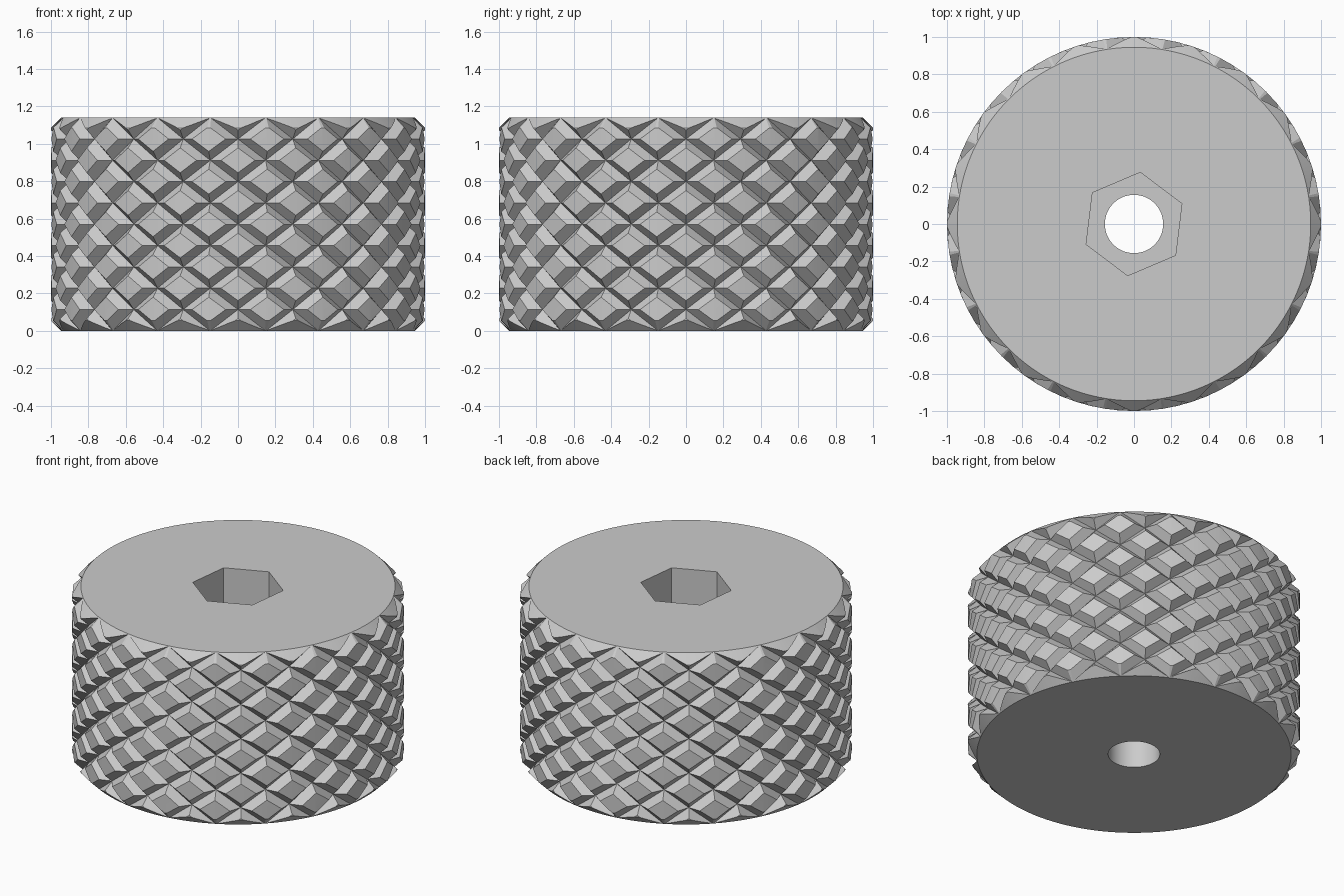
import bpy
import bmesh
from math import cos, sin, radians, pi
from mathutils import Matrix

cube = bpy.data.objects.get("Cube")
if cube:
    bpy.data.objects.remove(cube)

HEIGHT = 1.14
COUNT = 20              # diamonds around
ROWS = 10               # half steps up the side
STEP = HEIGHT / ROWS
HALF = pi / COUNT
GROOVE_R = 0.948
FLAT = 0.58             # share of each cell left as raised flat

grey = bpy.data.materials.new("grey")
grey.use_nodes = True
grey.diffuse_color = (0.6, 0.6, 0.6, 1)
grey.node_tree.nodes["Principled BSDF"].inputs["Base Color"].default_value = (0.6, 0.6, 0.6, 1)


def to_object(name, bm):
    bmesh.ops.recalc_face_normals(bm, faces=bm.faces)
    mesh = bpy.data.meshes.new(name)
    bm.to_mesh(mesh)
    bm.free()
    mesh.materials.append(grey)
    obj = bpy.data.objects.new(name, mesh)
    bpy.context.collection.objects.link(obj)
    return obj


def prism(name, sides, radius, z0, z1, turn=0.0):
    bm = bmesh.new()
    place = Matrix.Translation((0, 0, (z0 + z1) / 2)) @ Matrix.Rotation(turn, 4, "Z")
    bmesh.ops.create_cone(bm, cap_ends=True, segments=sides, radius1=radius,
                          radius2=radius, depth=z1 - z0, matrix=place)
    return to_object(name, bm)


def diamond(bm, angle, z, scale, radius):
    corners = ((1, 0), (0, 1), (-1, 0), (0, -1))
    verts = []
    for a, h in corners:
        t = angle + a * HALF * scale
        verts.append(bm.verts.new((radius * cos(t), radius * sin(t), z + h * STEP * scale)))
    return verts


# Diamond-patterned blank, taller than the knob so it can be trimmed
def knurled_blank():
    bm = bmesh.new()
    for row in range(-1, ROWS + 2):
        for i in range(COUNT):
            angle = -pi / 2 + (2 * i + row % 2) * HALF
            low = diamond(bm, angle, row * STEP, 1, GROOVE_R)
            top = diamond(bm, angle, row * STEP, FLAT, 1.0)
            bm.faces.new((top[0], top[1], top[3]))
            bm.faces.new((top[1], top[2], top[3]))
            for k in range(4):
                n = (k + 1) % 4
                bm.faces.new((low[k], low[n], top[n], top[k]))
    bmesh.ops.remove_doubles(bm, verts=bm.verts, dist=0.0005)
    rim = [e for e in bm.edges if e.is_boundary]
    bottom = bm.verts.new((0, 0, -2 * STEP))
    upper = bm.verts.new((0, 0, HEIGHT + 2 * STEP))
    for e in rim:
        bm.faces.new((e.verts[0], e.verts[1], upper if e.verts[0].co.z > 0.5 else bottom))
    return to_object("knurl_cutter", bm)


# Chamfered round body
def turned_body():
    bm = bmesh.new()
    profile = [(0.945, 0), (1.003, 0.058), (1.003, HEIGHT - 0.058), (0.945, HEIGHT)]
    segs = 128
    rings = [[bm.verts.new((r * cos(2 * pi * i / segs), r * sin(2 * pi * i / segs), z))
              for i in range(segs)] for r, z in profile]
    for a, b in zip(rings, rings[1:]):
        for i in range(segs):
            j = (i + 1) % segs
            bm.faces.new((a[i], a[j], b[j], b[i]))
    bm.faces.new(rings[0])
    bm.faces.new(rings[-1])
    return to_object("knurled_knob", bm)


knob = turned_body()
bpy.context.view_layer.objects.active = knob
knob.select_set(True)

# Trim with the pattern, then cut the hexagonal socket and the through bore
cuts = [
    (knurled_blank(), "INTERSECT"),
    (prism("socket_cutter", 6, 0.278, HEIGHT - 0.5, HEIGHT + 0.2, radians(-7)), "DIFFERENCE"),
    (prism("bore_cutter", 48, 0.156, -0.2, HEIGHT + 0.3), "DIFFERENCE"),
]
for cutter, mode in cuts:
    cutter.hide_render = True
    mod = knob.modifiers.new("cut", "BOOLEAN")
    mod.operation = mode
    mod.solver = "EXACT"
    mod.object = cutter
    bpy.ops.object.modifier_apply(modifier=mod.name)
    bpy.data.objects.remove(cutter)

bpy.ops.object.shade_smooth_by_angle(angle=radians(20))
